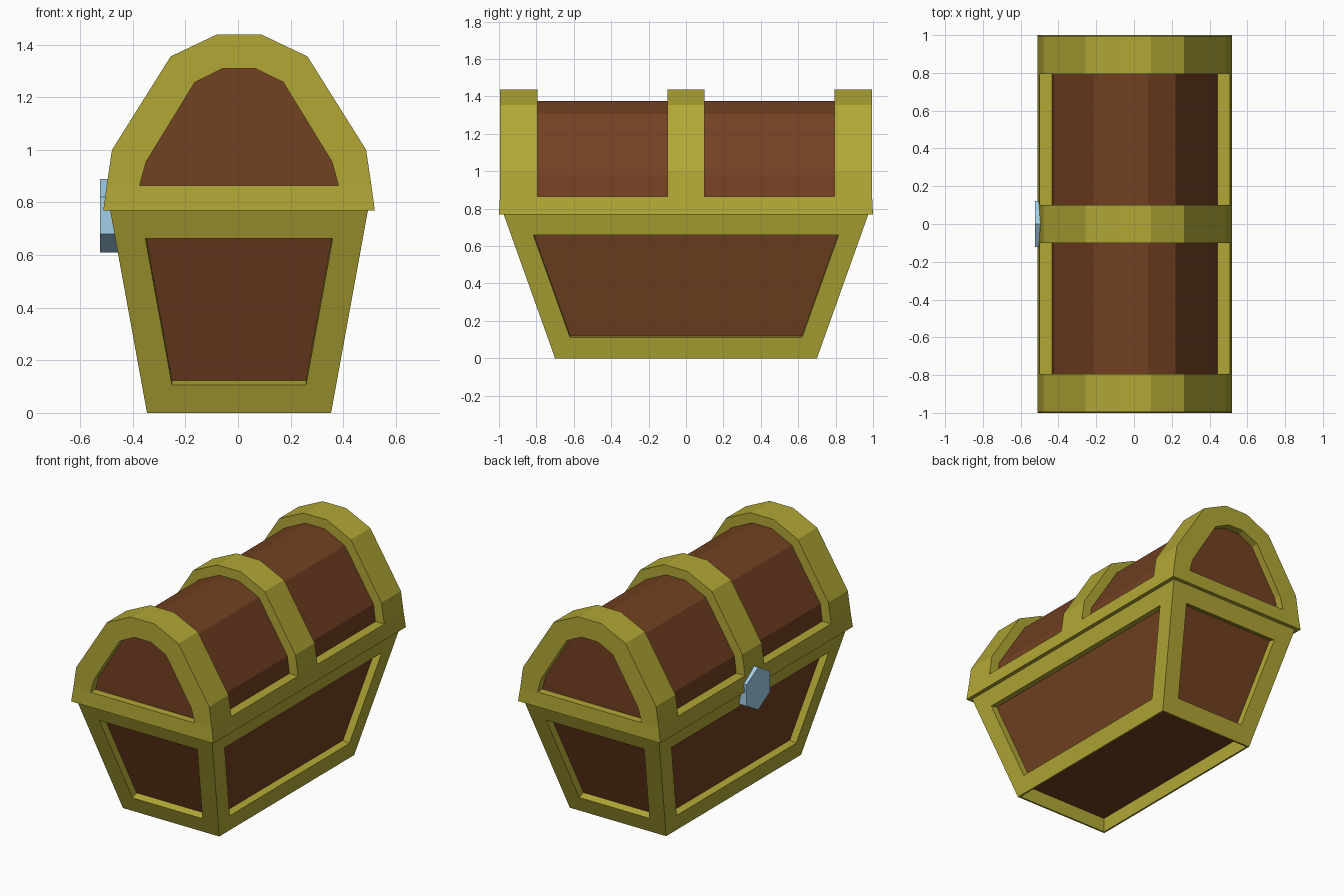
import bpy, bmesh, math
from mathutils import Matrix

if "Cube" in bpy.data.objects:
    bpy.data.objects.remove(bpy.data.objects["Cube"])

CX = 0.004  # body sits slightly right so that body plus lock is centred


def material(name, rgb):
    m = bpy.data.materials.new(name)
    m.diffuse_color = (*rgb, 1)
    m.use_nodes = True
    m.node_tree.nodes["Principled BSDF"].inputs["Base Color"].default_value = m.diffuse_color
    return m


GOLD = material("gold_trim", (0.44, 0.39, 0.036))
WOOD = material("brown_wood", (0.17, 0.052, 0.016))
STEEL = material("pale_steel", (0.36, 0.62, 0.82))


def finish(bm, name, mats):
    bmesh.ops.recalc_face_normals(bm, faces=bm.faces[:])
    me = bpy.data.meshes.new(name)
    bm.to_mesh(me)
    bm.free()
    for m in mats:
        me.materials.append(m)
    ob = bpy.data.objects.new(name, me)
    bpy.context.collection.objects.link(ob)
    return ob


def frustum(lower, upper, z0, z1):
    """Box with separate half sizes (x, y) at bottom and top."""
    bm = bmesh.new()
    bmesh.ops.create_cube(bm, size=2)
    for v in bm.verts:
        hx, hy = upper if v.co.z > 0 else lower
        v.co = (CX + v.co.x * hx, v.co.y * hy, z1 if v.co.z > 0 else z0)
    bm.normal_update()
    return bm


def recess(bm, face, border, depth):
    """Sink a bordered wood panel into a face, straight along its normal."""
    bmesh.ops.inset_individual(bm, faces=[face], thickness=border, use_even_offset=True)
    n = face.normal.copy()
    new = bmesh.ops.extrude_discrete_faces(bm, faces=[face])["faces"][0]
    bmesh.ops.translate(bm, verts=new.verts[:], vec=-n * depth)
    new.material_index = 1


def mirrored(half):
    return half + [(-x, z) for x, z in reversed(half)]


def arch(name, outer, y0, y1, mat, inner=None):
    """Extruded arch along y: solid, or an open ring when inner is given."""
    bm = bmesh.new()
    pts = mirrored(outer)
    if inner:
        hole = mirrored(inner)
        pts_n = len(pts)
        loops = [[bm.verts.new((x + CX, y, z)) for x, z in p]
                 for p, y in ((pts, y0), (pts, y1), (hole, y1), (hole, y0))]
        for a, b in zip(loops, loops[1:] + loops[:1]):
            for i in range(pts_n - 1):
                bm.faces.new((a[i], a[i + 1], b[i + 1], b[i]))
        for i in (0, -1):
            bm.faces.new([lp[i] for lp in loops])
    else:
        face = bm.faces.new([bm.verts.new((x + CX, y0, z)) for x, z in pts])
        ext = bmesh.ops.extrude_face_region(bm, geom=[face], use_keep_orig=True)["geom"]
        bmesh.ops.translate(bm, vec=(0, y1 - y0, 0),
                            verts=[g for g in ext if isinstance(g, bmesh.types.BMVert)])
    return finish(bm, name, [mat])


# Tapered lower box with four sunken side panels and a hollow underside
bm = frustum((0.35, 0.70), (0.49, 0.975), 0, 0.77)
for f in list(bm.faces):
    if abs(f.normal.z) < 0.9:
        recess(bm, f, 0.113, 0.047)
    elif f.normal.z < 0:
        recess(bm, f, 0.012, 0.095)
finish(bm, "chest_base", [GOLD, WOOD])

# Overhanging lid rim
finish(frustum((0.516, 1.0), (0.503, 0.995), 0.77, 0.865), "lid_rim", [GOLD])

# Lid arch profiles: band outside, wood barrel, end panel opening
BAND = [(0.503, 0.865), (0.483, 1.0), (0.26, 1.355), (0.085, 1.438)]
BARREL = [(0.44, 0.86), (0.425, 0.975), (0.217, 1.305), (0.07, 1.375)]
OPENING = [(0.378, 0.865), (0.353, 0.955), (0.168, 1.257), (0.06, 1.31)]

arch("lid_barrel", BARREL, -0.945, 0.945, WOOD)
arch("middle_band", BAND, -0.1, 0.1, GOLD)
for side, label in ((-1, "front"), (1, "back")):
    arch(label + "_band", BAND, side * 0.793, side * 0.995, GOLD, OPENING)

# Hexagonal lock plate on the left side
bm = bmesh.new()
bmesh.ops.create_cone(bm, cap_ends=True, segments=6, radius1=0.14, radius2=0.14, depth=0.1)
top = max(bm.verts, key=lambda v: v.co.x).co
turn = -math.atan2(top.y, top.x)  # put a corner on the vertical axis
bm.transform(Matrix.Translation((-0.475, 0, 0.75)) @ Matrix.Rotation(math.pi / 2, 4, "Y")
             @ Matrix.Rotation(turn, 4, "Z"))
finish(bm, "lock_plate", [STEEL])
